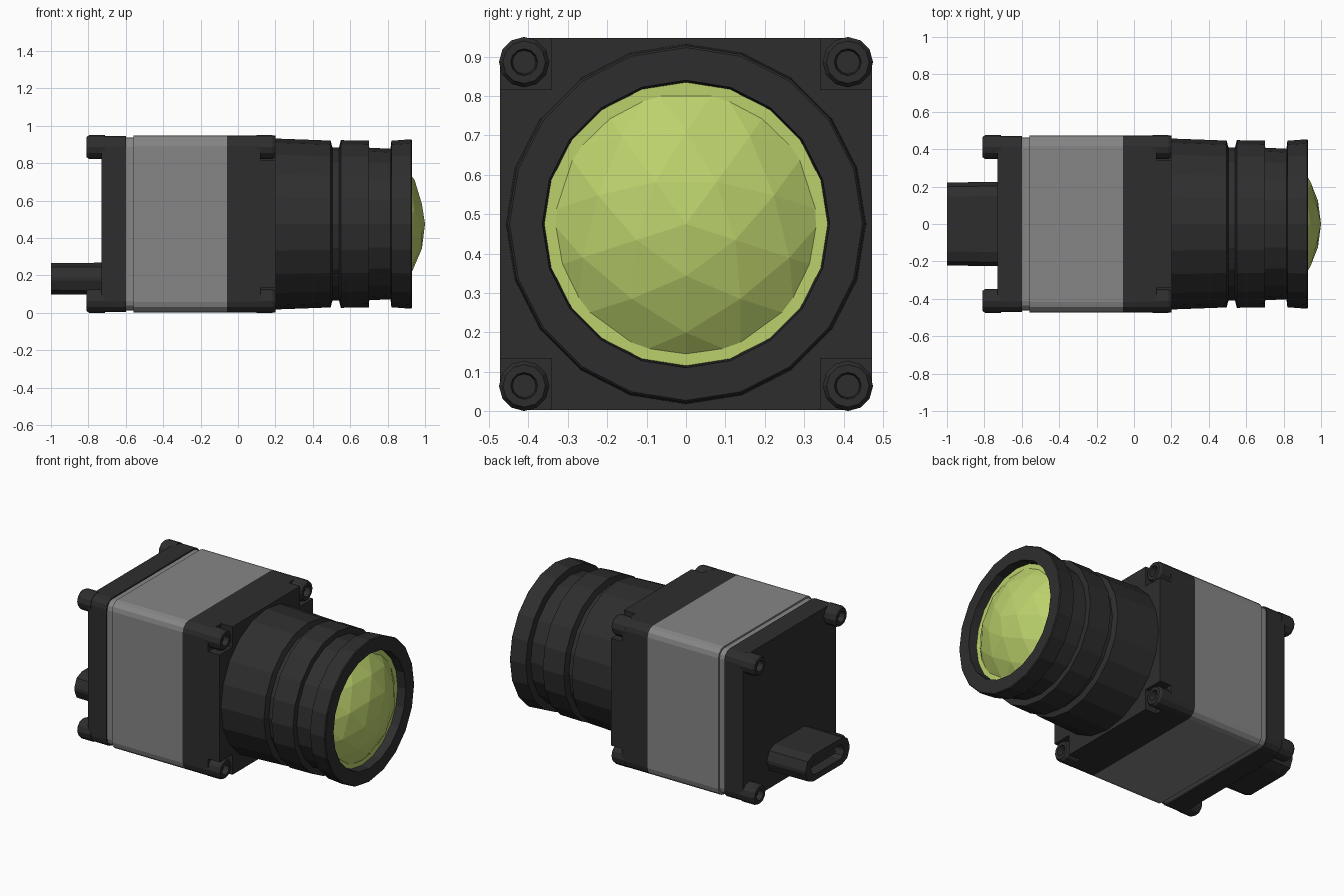
import bpy, bmesh, math
from mathutils import Matrix, Vector

if "Cube" in bpy.data.objects:
    bpy.data.objects.remove(bpy.data.objects["Cube"])

CZ = 0.475      # height of the optical axis
SIDES = 20      # sides of the low-poly lens


def material(name, rgb):
    m = bpy.data.materials.new(name)
    m.diffuse_color = (*rgb, 1)
    m.use_nodes = True
    m.node_tree.nodes["Principled BSDF"].inputs["Base Color"].default_value = m.diffuse_color
    return m


BLACK = material("matte_black", (0.027, 0.027, 0.027))
GREY = material("mid_grey", (0.24, 0.24, 0.24))
GREEN = material("green_glass", (0.50, 0.64, 0.15))


def finish(name, bm, mat):
    bmesh.ops.recalc_face_normals(bm, faces=bm.faces[:])
    me = bpy.data.meshes.new(name)
    bm.to_mesh(me)
    bm.free()
    ob = bpy.data.objects.new(name, me)
    bpy.context.collection.objects.link(ob)
    me.materials.append(mat)
    return ob


def loft(bm, rings):
    """Skin (x, [(y, z)...]) sections along x and cap both ends."""
    loops = [[bm.verts.new((x, y, z)) for y, z in sec] for x, sec in rings]
    for a, b in zip(loops, loops[1:]):
        n = len(a)
        for i in range(n):
            bm.faces.new((a[i], a[(i + 1) % n], b[(i + 1) % n], b[i]))
    bm.faces.new(loops[0])
    bm.faces.new(loops[-1][::-1])


def circle(r, n, y=0.0, z=CZ):
    step = 2 * math.pi / n
    return [(y + r * math.cos(i * step), z + r * math.sin(i * step)) for i in range(n)]


def rounded(hy, hz, r, seg=3, z=CZ):
    pts = []
    for k, (sy, sz) in enumerate(((1, 1), (-1, 1), (-1, -1), (1, -1))):
        for i in range(seg + 1):
            a = (k + i / seg) * math.pi / 2
            pts.append((sy * (hy - r) + r * math.cos(a), z + sz * (hz - r) + r * math.sin(a)))
    return pts


def slab(name, x0, x1, half, r, mat):
    bm = bmesh.new()
    loft(bm, [(x, rounded(half, half, r)) for x in (x0, x1)])
    return finish(name, bm, mat)


def lathe(name, profile, mat, sides=SIDES, y=0.0, z=CZ):
    bm = bmesh.new()
    loft(bm, [(x, circle(r, sides, y, z)) for x, r in profile])
    return finish(name, bm, mat)


# Housing slabs from back to front
slab("back_plate", -0.73, -0.60, 0.47, 0.055, BLACK)
slab("gasket", -0.60, -0.56, 0.462, 0.05, GREY)
slab("main_body", -0.56, -0.06, 0.472, 0.055, GREY)

# Front plate, its front layer notched at the corners for the screws
bm = bmesh.new()
loft(bm, [(x, rounded(0.472, 0.472, 0.055)) for x in (-0.06, 0.12)])
o, n = 0.472, 0.342
quarter = [(o, n), (n, n), (n, o)]
cross = []
for k in range(4):
    rot = Matrix.Rotation(k * math.pi / 2, 2)
    cross += [tuple(rot @ Vector(p)) for p in quarter]
cross = [(y, z + CZ) for y, z in cross]
loft(bm, [(0.12, cross), (0.20, cross)])
finish("front_plate", bm, BLACK)

# Socket screws at the corners, front and back
for label, x, d in (("front", 0.12, 1), ("back", -0.73, -1)):
    for sy in (-1, 1):
        for sz in (-1, 1):
            lathe(f"{label}_screw",
                  [(x - 0.02 * d, 0.064), (x + 0.065 * d, 0.064), (x + 0.08 * d, 0.054),
                   (x + 0.08 * d, 0.034), (x + 0.045 * d, 0.030)],
                  BLACK, 12, sy * 0.411, CZ + sz * 0.411)

# Lens barrel, focus ring and hood
lathe("lens_barrel", [(0.18, 0.457), (0.20, 0.457), (0.495, 0.446), (0.505, 0.41),
                      (0.56, 0.41)], BLACK)
lathe("focus_ring", [(0.54, 0.41), (0.55, 0.448), (0.70, 0.446), (0.70, 0.408),
                     (0.82, 0.402)], BLACK)
lathe("lens_hood", [(0.815, 0.40), (0.82, 0.445), (0.925, 0.453), (0.93, 0.448),
                    (0.93, 0.365), (0.87, 0.36)], BLACK)

# Glass seat and domed front element
lathe("lens_seat", [(0.868, 0.36), (0.876, 0.36)], GREEN)
R = 0.525
bm = bmesh.new()
bmesh.ops.create_icosphere(bm, subdivisions=3, radius=R,
                           matrix=Matrix.Translation((1 - R, 0, CZ))
                           @ Matrix.Rotation(math.pi / 2, 4, 'Y'))
bmesh.ops.bisect_plane(bm, geom=bm.verts[:] + bm.edges[:] + bm.faces[:], dist=1e-5,
                       plane_co=(0.875, 0, 0), plane_no=(1, 0, 0), clear_inner=True)
bmesh.ops.holes_fill(bm, edges=[e for e in bm.edges if e.is_boundary], sides=0)
finish("lens_dome", bm, GREEN)

# Cable socket with a hollow end and a contact tongue
PZ = 0.183
bm = bmesh.new()
loft(bm, [(x, rounded(hy, hz, r, 2, PZ)) for x, hy, hz, r in (
    (-0.72, 0.225, 0.085, 0.075), (-1.00, 0.222, 0.084, 0.075),
    (-1.00, 0.165, 0.045, 0.04), (-0.90, 0.165, 0.045, 0.04))])
finish("cable_socket", bm, BLACK)
bm = bmesh.new()
loft(bm, [(x, rounded(0.12, 0.014, 0.005, 1, PZ)) for x in (-0.97, -0.89)])
finish("contact_tongue", bm, BLACK)
